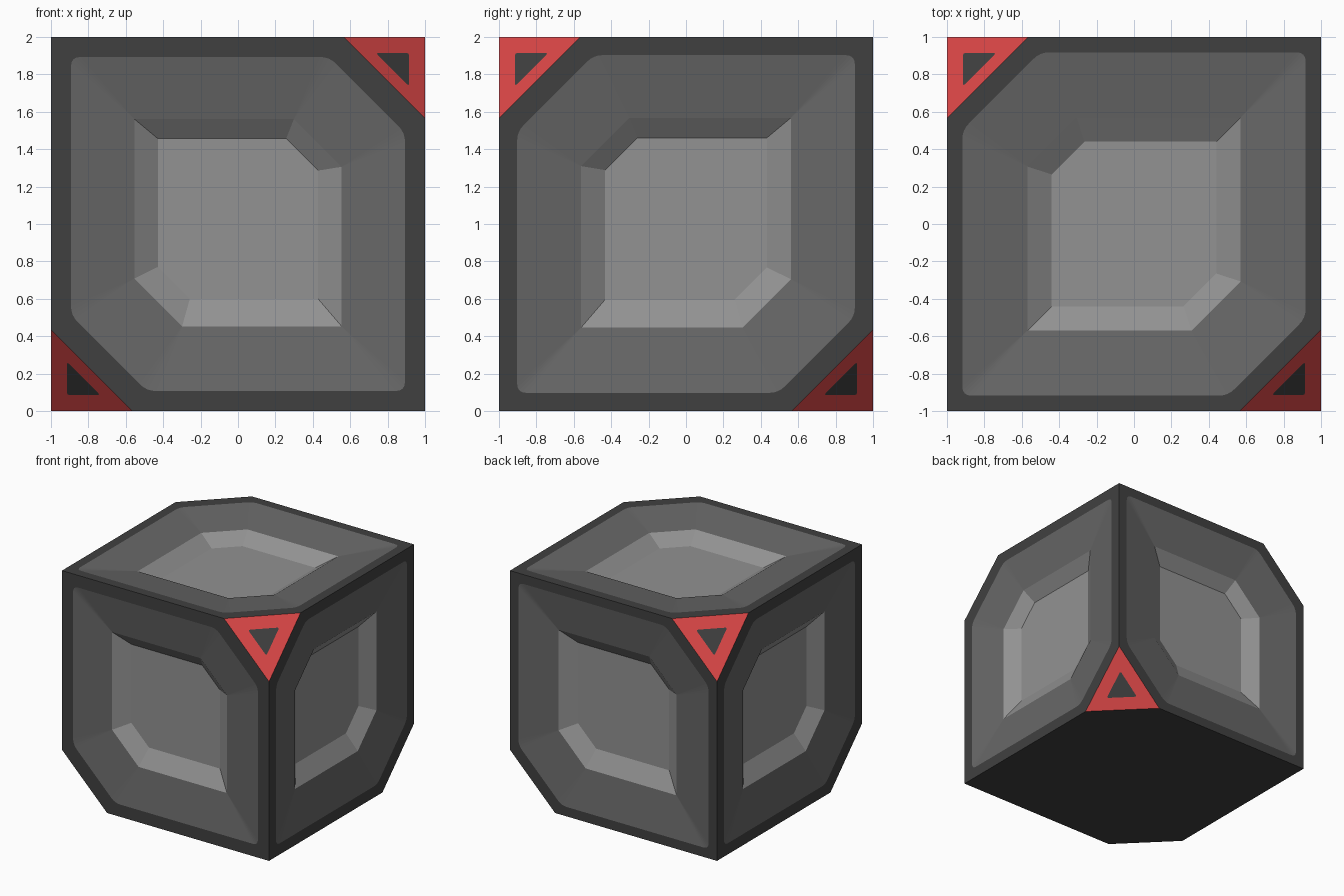
import bpy, bmesh
from mathutils import Vector

if "Cube" in bpy.data.objects:
    bpy.data.objects.remove(bpy.data.objects["Cube"])

CENTRE = Vector((0, 0, 1))
CUT = 0.435          # length cut off four alternate cube corners
STEPS = 5            # points per rounded corner


def material(name, hex_rgb):
    m = bpy.data.materials.new(name)
    lin = [((c / 255 + 0.055) / 1.055) ** 2.4 for c in hex_rgb]
    m.diffuse_color = (*lin, 1)
    m.use_nodes = True
    m.node_tree.nodes["Principled BSDF"].inputs["Base Color"].default_value = m.diffuse_color
    return m


DARK = material("dark_grey", (0x40, 0x40, 0x40))
MID = material("mid_grey", (0x67, 0x67, 0x67))
LIGHT = material("light_grey", (0x92, 0x92, 0x92))
RED = material("red", (0xDC, 0x47, 0x47))


class Part:
    """Collects faces, merging shared points and turning faces outward."""
    def __init__(self, name, mats):
        self.name, self.mats, self.bm, self.pts = name, mats, bmesh.new(), {}

    def face(self, points, mat=0):
        vs = []
        for p in points:
            key = tuple(round(c, 4) for c in p)
            if key not in self.pts:
                self.pts[key] = self.bm.verts.new(p)
            if self.pts[key] not in vs:
                vs.append(self.pts[key])
        if len(vs) < 3:
            return
        f = self.bm.faces.new(vs)
        f.material_index = mat
        f.normal_update()
        if f.normal.dot(f.calc_center_median() - CENTRE) < 0:
            f.normal_flip()

    def bridge(self, a, b, mat=0):
        n = len(a)
        for i in range(n):
            j = (i + 1) % n
            self.face([a[i], a[j], b[j], b[i]], mat)

    def finish(self):
        me = bpy.data.meshes.new(self.name)
        self.bm.to_mesh(me)
        self.bm.free()
        for m in self.mats:
            me.materials.append(m)
        bpy.context.collection.objects.link(bpy.data.objects.new(self.name, me))


def rounded(pts, t):
    """Round each corner of a loop, starting the curve t away from it."""
    out = []
    for i, p in enumerate(pts):
        a = p + (pts[i - 1] - p).normalized() * t
        b = p + (pts[(i + 1) % len(pts)] - p).normalized() * t
        for k in range(STEPS):
            f = k / (STEPS - 1)
            out.append(a * (1 - f) ** 2 + p * 2 * f * (1 - f) + b * f * f)
    return out


def axis(i, s=1):
    v = Vector((0, 0, 0))
    v[i] = s
    return v


def ring(a, s, h, k, depth=0.0, t=0.0, lift=0.0):
    """Square of half width h with two opposite corners cut at u + v = k."""
    u, v = axis((a + 1) % 3, -s), axis((a + 2) % 3)
    base = CENTRE + axis(a, s * (1 - depth)) + Vector((0, 0, lift if a != 2 else 0))
    flat = [(h, -h), (h, k - h), (k - h, h), (-h, h), (-h, h - k), (h - k, -h)]
    return rounded([base + u * x + v * y for x, y in flat], t)


# frame shell with one opening on every side but the bottom, plus a recess in each
frame = Part("frame", [DARK])
sides = {"front": (1, -1, 0.893), "back": (1, 1, 0.918), "right": (0, 1, 0.903),
         "left": (0, -1, 0.903), "top": (2, 1, 0.918)}
for name, (a, s, w) in sides.items():
    g = w / 0.905
    hull = ring(a, s, 1, 2 - CUT)
    edge = ring(a, s, w, 1.40 * g, 0, 0.05)
    rim = ring(a, s, 0.562 * g, 0.865 * g, 0.055, 0, 0.007)
    floor = ring(a, s, 0.434 * g, 0.695 * g, 0.14, 0, 0.028)
    frame.bridge(hull, edge)
    recess = Part(name + "_recess", [MID, LIGHT])
    recess.bridge(edge, rim)
    recess.bridge(rim, floor, 1)
    recess.face(floor, 1)
    recess.finish()
frame.face(ring(2, -1, 1, 2 - CUT))
frame.finish()

# red corner plates with a dark triangle inside
for c in ((1, -1, 1), (-1, -1, -1), (1, 1, -1), (-1, 1, 1)):
    corner = CENTRE + Vector(c)
    tri = [corner - axis(i, c[i] * CUT) for i in range(3)]
    mid = sum(tri, Vector()) / 3
    inner = rounded([mid + (p - mid) * 0.41 for p in tri], 0.02)
    plate = Part("corner_plate", [RED, DARK])
    plate.bridge(rounded(tri, 0), inner)
    plate.face(inner, 1)
    plate.finish()
